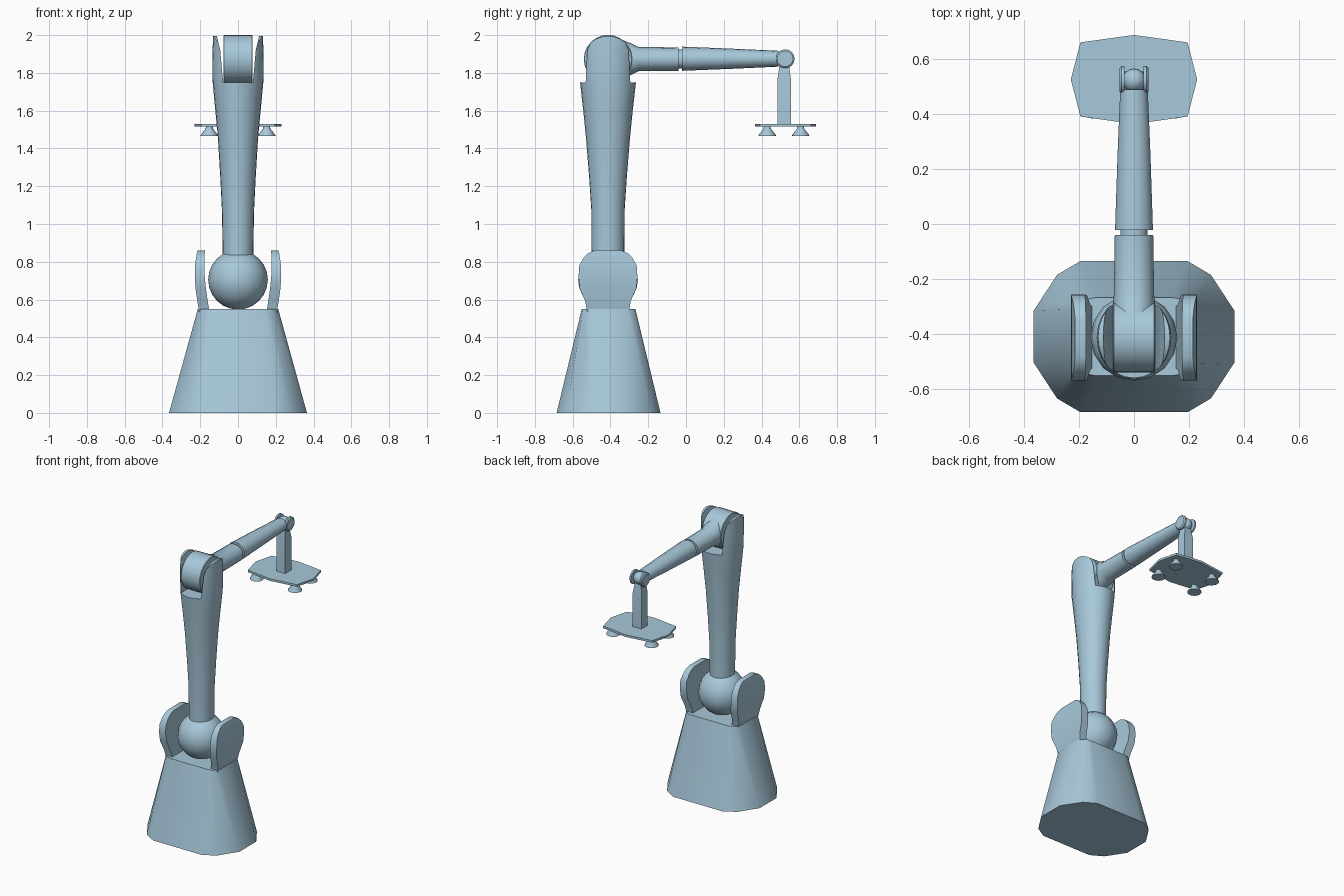
import bpy, bmesh, math
from mathutils import Vector

if "Cube" in bpy.data.objects:
    bpy.data.objects.remove(bpy.data.objects["Cube"], do_unlink=True)

paint = bpy.data.materials.new("pale_blue_paint")
paint.use_nodes = True
blue = (0.39, 0.58, 0.70, 1)
paint.diffuse_color = blue
paint.node_tree.nodes["Principled BSDF"].inputs["Base Color"].default_value = blue

COL_Y = -0.413      # column axis
HUB_Z = 1.873       # shoulder axis height
TIP_Y, TIP_Z = 0.525, 1.875


def finish(name, bm):
    bmesh.ops.recalc_face_normals(bm, faces=bm.faces)
    mesh = bpy.data.meshes.new(name)
    bm.to_mesh(mesh)
    bm.free()
    mesh.materials.append(paint)
    obj = bpy.data.objects.new(name, mesh)
    bpy.context.collection.objects.link(obj)
    return obj


def loft(name, rings):
    """Skin a list of equal-length point rings and cap both ends."""
    bm = bmesh.new()
    rows = [[bm.verts.new(p) for p in ring] for ring in rings]
    n = len(rows[0])
    for a, b in zip(rows, rows[1:]):
        for i in range(n):
            j = (i + 1) % n
            bm.faces.new((a[i], a[j], b[j], b[i]))
    bm.faces.new(rows[0])
    bm.faces.new(rows[-1])
    return finish(name, bm)


def ellipse(axis, at, centre, r1, r2, n=16):
    """Ring across the given axis; the other two coordinates keep xyz order."""
    ring = []
    for i in range(n):
        t = math.tau * i / n
        p = [centre[0] + r1 * math.cos(t), centre[1] + r2 * math.sin(t)]
        p.insert(axis, at)
        ring.append(Vector(p))
    return ring


def ball(name, centre, r):
    bm = bmesh.new()
    bmesh.ops.create_uvsphere(bm, u_segments=16, v_segments=12, radius=r)
    bmesh.ops.translate(bm, verts=bm.verts, vec=centre)
    return finish(name, bm)


def cut(obj, cutter, operation):
    mod = obj.modifiers.new("cut", 'BOOLEAN')
    mod.operation, mod.object, mod.solver = operation, cutter, 'EXACT'
    bpy.context.view_layer.objects.active = obj
    bpy.ops.object.modifier_apply(modifier=mod.name)
    bpy.data.objects.remove(cutter, do_unlink=True)


# Tapered pedestal
def pedestal_ring(z, quarter):
    q = quarter
    pts = q + [(x, -y) for x, y in q[::-1]]
    pts += [(-x, -y) for x, y in q] + [(-x, y) for x, y in q[::-1]]
    return [Vector((x, y - 0.41, z)) for x, y in pts]


loft("pedestal", [
    pedestal_ring(0, [(.195, .275), (.28, .225), (.365, .095)]),
    pedestal_ring(.55, [(.14, .142), (.18, .135), (.213, .1)])])

# Curved cheeks either side of the ball joint: height, half depth, inner x, outer x
cheek = [(.53, .11, .15, .205), (.59, .12, .16, .215), (.66, .15, .17, .225),
         (.72, .156, .176, .229), (.78, .152, .178, .228), (.82, .13, .177, .222),
         (.845, .105, .176, .218), (.86, .07, .175, .214)]
for side, label in ((1, "left"), (-1, "right")):
    loft(label + "_cheek", [
        [Vector((side * x, COL_Y + y, z)) for x, y in ((a, -h), (b, -h), (b, h), (a, h))]
        for z, h, a, b in cheek])

ball("base_ball_joint", (0, COL_Y, .705), .158)

# Column flaring upward, rounded at the top and slotted for the shoulder hub
column = loft("column", [ellipse(2, z, (0, COL_Y), rx, ry, 24) for z, rx, ry in (
    (.8, .08, .087), (1.07, .085, .088), (1.25, .094, .1), (1.45, .106, .116),
    (1.6, .12, .131), (1.75, .134, .148), (1.9, .136, .152), (2.02, .13, .15))])
arch = [(-.2, .7), (.2, .7), (.2, 1.8)]
arch += [(.135 * math.cos(t), 1.87 + .125 * math.sin(t))
         for t in [math.pi * i / 12 for i in range(13)]] + [(-.2, 1.8)]
cut(column, loft("arch_cutter", [[Vector((x, COL_Y + y, z)) for y, z in arch]
                                 for x in (-.3, .3)]), 'INTERSECT')
slot = [(-.079, 1.75), (.079, 1.75), (.094, 1.92), (.12, 2.03), (-.12, 2.03), (-.094, 1.92)]
cut(column, loft("slot_cutter", [[Vector((x, y, z)) for x, z in slot]
                                 for y in (-.8, 0)]), 'DIFFERENCE')

# Shoulder hub and arm sections
loft("shoulder_hub", [ellipse(0, x, (COL_Y, HUB_Z), r, r, 24)
                      for x, r in ((-.077, .125), (-.073, .128), (.073, .128), (.077, .125))])
loft("inner_arm", [ellipse(1, y, (0, HUB_Z), rx, rz) for y, rx, rz in (
    (-.36, .077, .11), (-.29, .076, .083), (-.25, .073, .064), (-.04, .07, .062))])
loft("arm_collar", [ellipse(1, y, (0, HUB_Z), .05, .05) for y in (-.06, 0)])
loft("outer_arm", [ellipse(1, y, (0, HUB_Z + .002), rx, rz) for y, rx, rz in (
    (-.022, .069, .064), (.25, .06, .053), (.49, .05, .042))])

# Wrist fork and ball
for side, label in ((1, "left"), (-1, "right")):
    loft(label + "_wrist_prong", [ellipse(0, side * x, (TIP_Y, TIP_Z), r, r)
                                  for x, r in ((.035, .05), (.046, .05), (.052, .042))])
ball("wrist_ball", (0, TIP_Y - .002, TIP_Z), .043)

# Hanging post, narrowed at the wrist
loft("tool_post", [[Vector((sx * w, .52 + sy * w, z))
                    for sx, sy in ((-1, -1), (1, -1), (1, 1), (-1, 1))]
                   for z, w in ((1.52, .035), (1.77, .035), (1.85, .024))])

# Gripper plate with four suction cups
plate = [(.23, 0), (.195, .135), (0, .162), (-.195, .135),
         (-.23, 0), (-.195, -.135), (0, -.162), (.195, -.135)]
loft("gripper_plate", [[Vector((x, y + .526, z)) for x, y in plate] for z in (1.515, 1.53)])
for sx, lx in ((1, "left"), (-1, "right")):
    for y, ly in ((.43, "front"), (.607, "back")):
        loft(f"{ly}_{lx}_suction_cup", [
            ellipse(2, z, (sx * .152, y), r, r)
            for z, r in ((1.517, .018), (1.505, .019), (1.472, .045), (1.465, .046))])

# Soft shading with crisp edges
for obj in bpy.context.collection.objects:
    if obj.type == 'MESH' and paint.name in obj.data.materials:
        bpy.ops.object.select_all(action='DESELECT')
        obj.select_set(True)
        bpy.context.view_layer.objects.active = obj
        bpy.ops.object.shade_smooth_by_angle(angle=math.radians(35))
